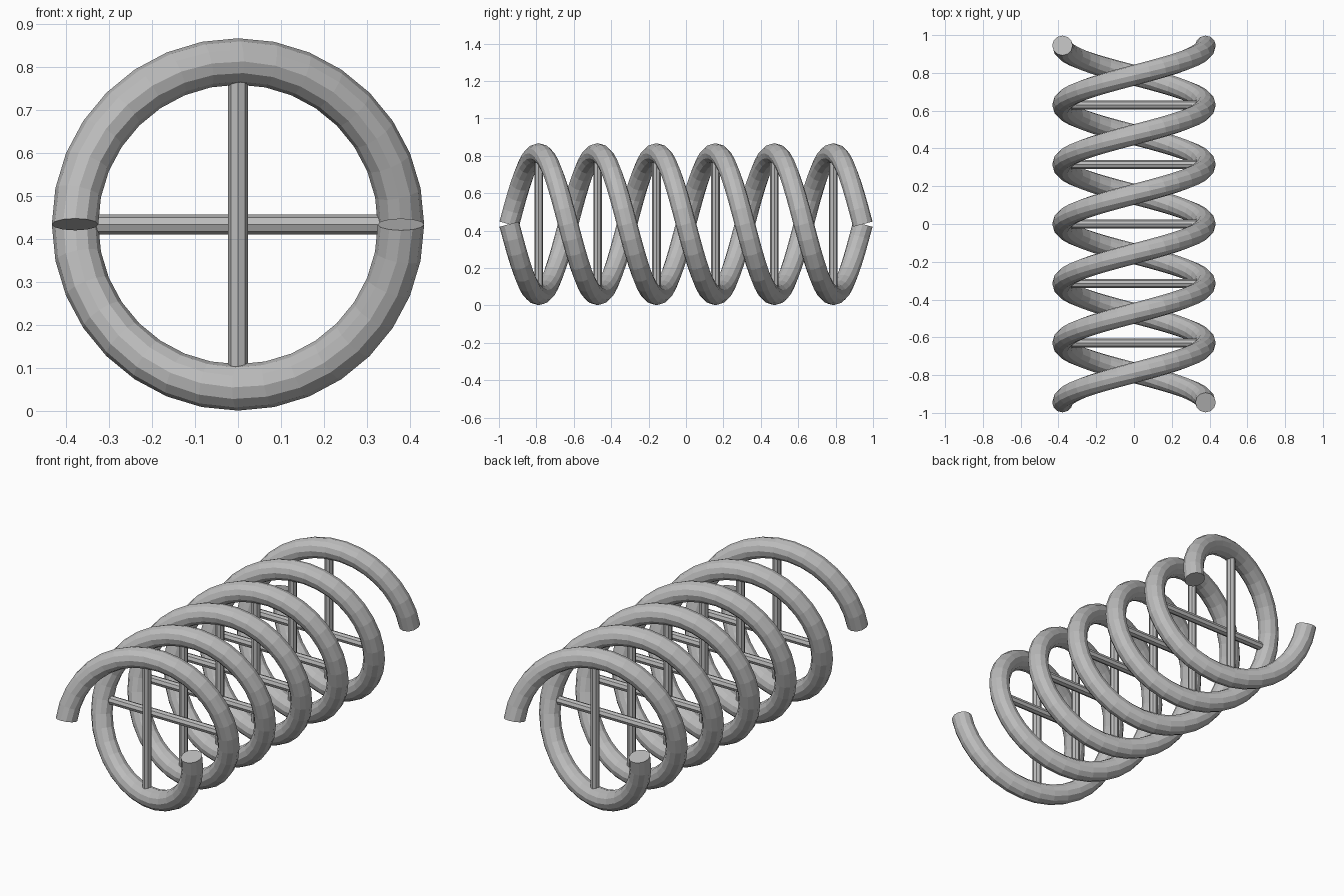
import bpy
import bmesh
from math import pi, sin, cos
from mathutils import Vector, Matrix

cube = bpy.data.objects.get("Cube")
if cube:
    bpy.data.objects.remove(cube, do_unlink=True)

COIL_R, TUBE_R, ROD_R = 0.379, 0.054, 0.023
TURNS, LENGTH, CENTRE_Z = 3, 1.89, 0.434
STEPS, SIDES = 32 * TURNS, 12
RISE = LENGTH / (2 * pi * TURNS)   # travel along y per radian

grey = bpy.data.materials.new("plain grey")
grey.use_nodes = True
colour = (0.5, 0.5, 0.5, 1)
grey.diffuse_color = colour
grey.node_tree.nodes["Principled BSDF"].inputs["Base Color"].default_value = colour


def finish(name, bm):
    bmesh.ops.recalc_face_normals(bm, faces=bm.faces)
    mesh = bpy.data.meshes.new(name)
    bm.to_mesh(mesh)
    bm.free()
    mesh.materials.append(grey)
    obj = bpy.data.objects.new(name, mesh)
    bpy.context.collection.objects.link(obj)
    return obj


def coil_point(angle, phase):
    a = angle + phase
    return Vector((-COIL_R * cos(a), RISE * angle - LENGTH / 2, CENTRE_Z + COIL_R * sin(a)))


def helix(name, phase):
    """Round tube swept along a helix, with flat capped ends."""
    bm = bmesh.new()
    rings = []
    for i in range(STEPS + 1):
        t = 2 * pi * TURNS * i / STEPS
        a = t + phase
        radial = Vector((-cos(a), 0, sin(a)))
        tangent = Vector((COIL_R * sin(a), RISE, COIL_R * cos(a))).normalized()
        side = tangent.cross(radial)
        centre = coil_point(t, phase)
        rings.append([bm.verts.new(centre + TUBE_R * (radial * cos(k * 2 * pi / SIDES)
                                                      + side * sin(k * 2 * pi / SIDES)))
                      for k in range(SIDES)])
    for r, s in zip(rings, rings[1:]):
        for k in range(SIDES):
            n = (k + 1) % SIDES
            bm.faces.new((r[k], r[n], s[n], s[k]))
    bm.faces.new(rings[0])
    bm.faces.new(rings[-1])
    return finish(name, bm)


def rung(name, angle):
    """Eight-sided rod joining the two strands at one angle."""
    a, b = coil_point(angle, 0), coil_point(angle, pi)
    bm = bmesh.new()
    turn = (b - a).to_track_quat('Z', 'Y').to_matrix().to_4x4()
    bmesh.ops.create_cone(bm, cap_ends=True, segments=8, radius1=ROD_R, radius2=ROD_R,
                          depth=(b - a).length,
                          matrix=Matrix.Translation((a + b) / 2) @ turn)
    return finish(name, bm)


# Two opposite strands
helix("strand_upper_start", 0)
helix("strand_lower_start", pi)

# Rungs every quarter turn, alternately upright and level
for i in range(1, 4 * TURNS):
    kind = "upright_rung" if i % 2 else "level_rung"
    rung(f"{kind}_{i}", i * pi / 2)
